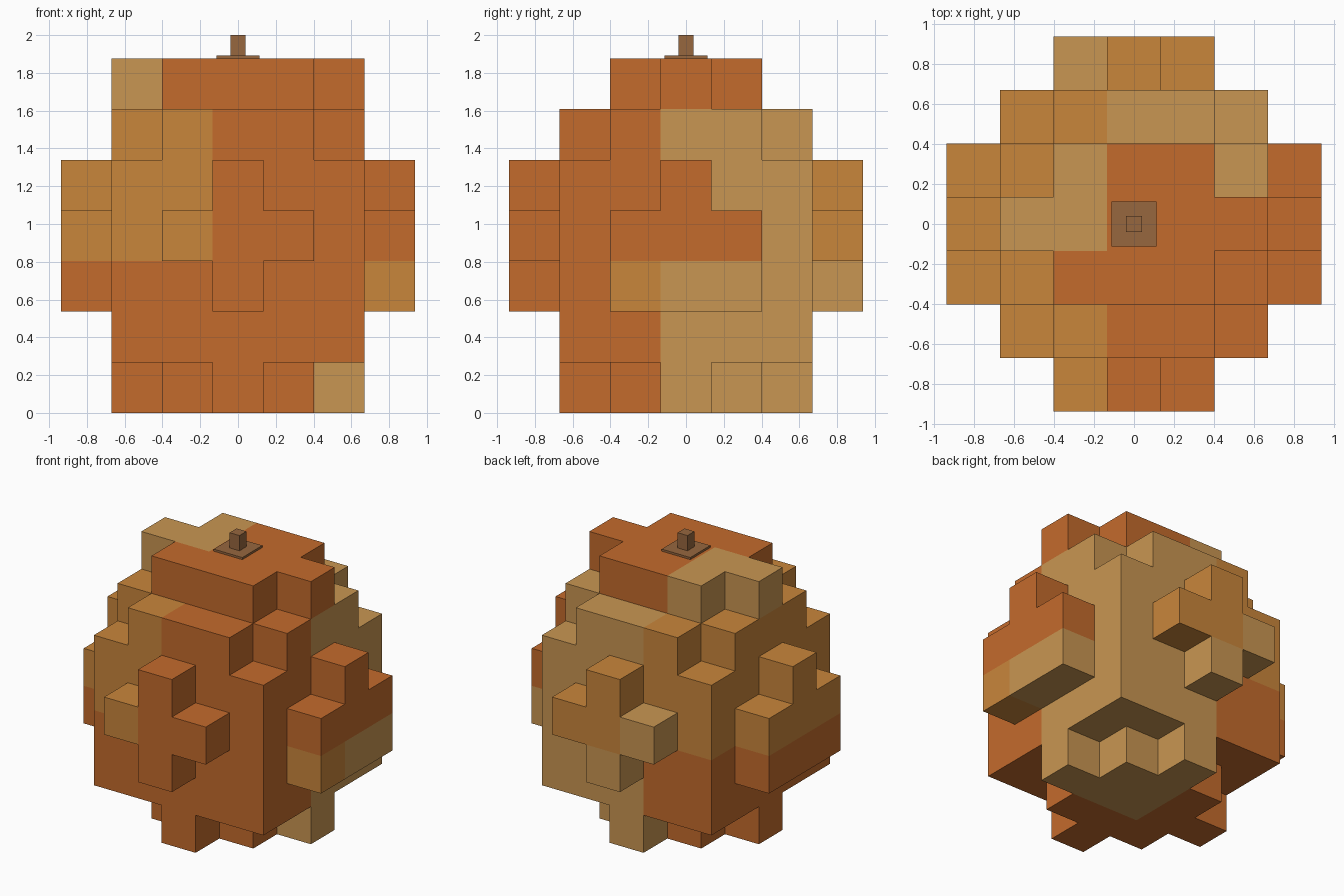
import bpy, bmesh
from mathutils import Vector

if "Cube" in bpy.data.objects:
    bpy.data.objects.remove(bpy.data.objects["Cube"])

CELL = 0.268      # edge length of one block
TOP = 7 * CELL    # height of the blocky body


def srgb(r, g, b):
    lin = lambda c: c / 12.92 if c <= 0.04045 else ((c + 0.055) / 1.055) ** 2.4
    return (lin(r / 255), lin(g / 255), lin(b / 255), 1.0)


def material(name, rgb):
    m = bpy.data.materials.new(name)
    m.diffuse_color = srgb(*rgb)
    m.use_nodes = True
    m.node_tree.nodes["Principled BSDF"].inputs["Base Color"].default_value = m.diffuse_color
    return m


orange = material("orange", (196, 107, 44))
amber = material("amber", (201, 134, 59))
tan = material("tan", (201, 150, 82))
brown = material("brown", (151, 103, 62))


def add_object(name, bm, mats):
    mesh = bpy.data.meshes.new(name)
    bm.to_mesh(mesh)
    bm.free()
    for m in mats:
        mesh.materials.append(m)
    obj = bpy.data.objects.new(name, mesh)
    bpy.context.collection.objects.link(obj)
    return obj


# Half width along x of each row, per layer from bottom to top; rows at |y| = 0, 1, 2, 3
LAYERS = [(2, 1, 0), (2, 2, 2), (3, 3, 2, 0), (3, 3, 2, 1),
          (3, 2, 2, 0), (2, 2, 1), (2, 1)]
blocks = set()
for k, rows in enumerate(LAYERS):
    for j in range(-len(rows) + 1, len(rows)):
        half = rows[abs(j)]
        blocks |= {(i, j, k) for i in range(-half, half + 1)}

# Colour patches of 3 x 3 x 3 blocks: 0 orange (default), 1 amber, 2 tan
PATCH = {(0, 0, 1): 1, (0, 1, 1): 1, (2, 0, 0): 1, (1, 2, 1): 1,
         (0, 1, 2): 2, (1, 1, 0): 2, (1, 1, 1): 2, (2, 1, 0): 2,
         (0, 2, 1): 2, (1, 2, 0): 2}


def patch_colour(i, j, k):
    return PATCH.get(((i + 3) // 3, (j + 3) // 3, k // 3), 0)


# Body: only the outer faces of the blocks
bm = bmesh.new()
corners = {}


def corner(p):
    key = tuple(round(c * 2) for c in p)
    if key not in corners:
        corners[key] = bm.verts.new(p * CELL)
    return corners[key]


for block in sorted(blocks):
    centre = Vector(block) + Vector((0, 0, 0.5))
    for axis in range(3):
        for sign in (-1, 1):
            n = Vector((0, 0, 0))
            n[axis] = sign
            if tuple(int(c) for c in Vector(block) + n) in blocks:
                continue
            u = Vector((0, 0, 0))
            u[(axis + 1) % 3] = 0.5
            v = n.cross(u)
            mid = centre + n * 0.5
            face = bm.faces.new([corner(mid + a * u + b * v)
                                 for a, b in ((-1, -1), (1, -1), (1, 1), (-1, 1))])
            face.material_index = patch_colour(*block)
add_object("body", bm, [orange, amber, tan])


# Stem and its base plate
def box(name, half, z0, z1, mat):
    bm = bmesh.new()
    bmesh.ops.create_cube(bm, size=1)
    bmesh.ops.scale(bm, vec=(2 * half, 2 * half, z1 - z0), verts=bm.verts)
    bmesh.ops.translate(bm, vec=(0, 0, (z0 + z1) / 2), verts=bm.verts)
    add_object(name, bm, [mat])


box("stem_base", 0.113, TOP, 1.891, brown)
box("stem", 0.039, 1.891, 2.0, brown)
